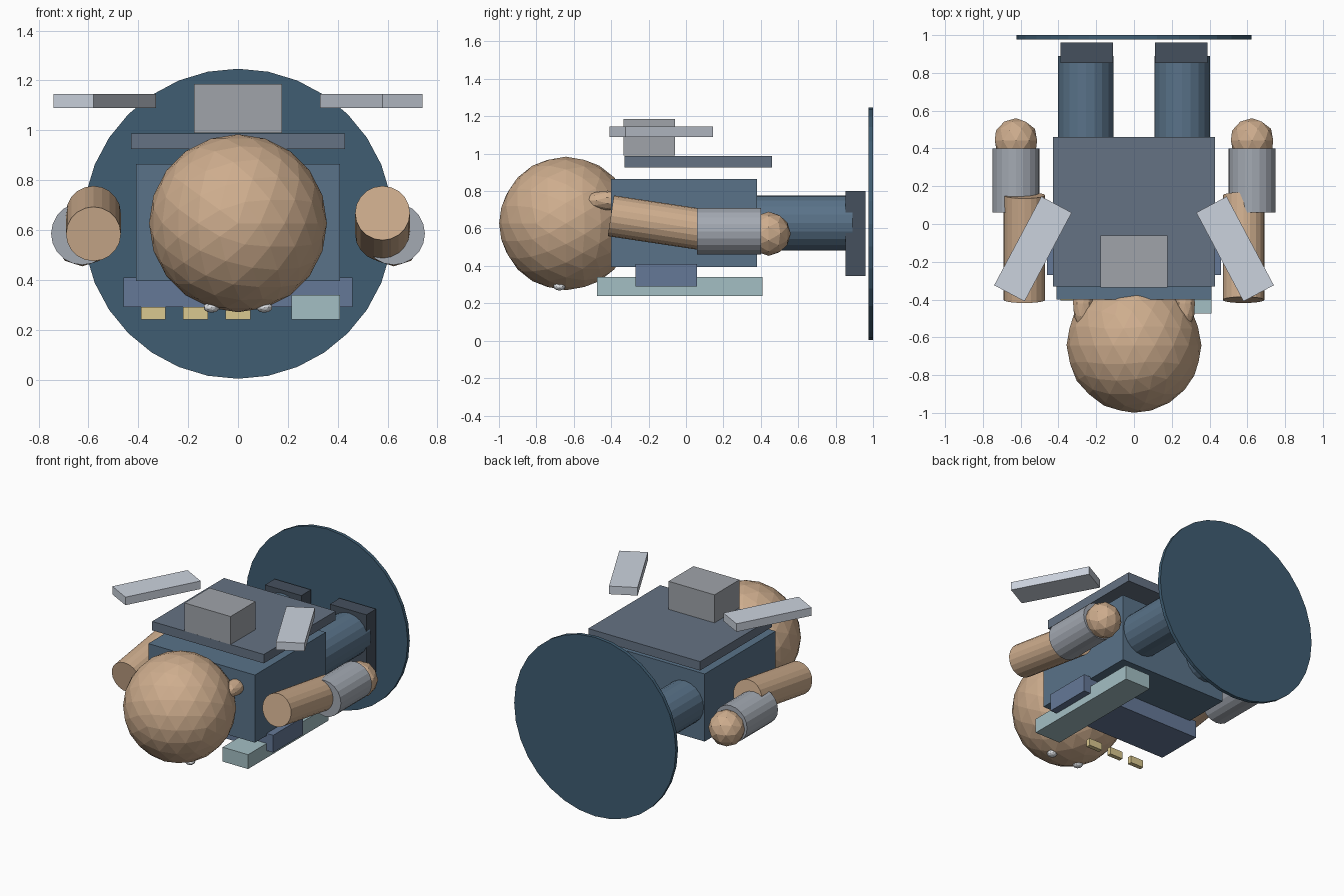
import bpy
import math

if "Cube" in bpy.data.objects:
    bpy.data.objects.remove(bpy.data.objects["Cube"])

HALF_PI = math.pi / 2


def material(name, rgb):
    m = bpy.data.materials.new(name)
    m.diffuse_color = (*rgb, 1.0)
    m.use_nodes = True
    m.node_tree.nodes["Principled BSDF"].inputs["Base Color"].default_value = m.diffuse_color
    return m


skin = material("skin", (0.62, 0.42, 0.27))
suit = material("suit_blue", (0.10, 0.17, 0.25))
pack_blue = material("plate_slate", (0.13, 0.17, 0.23))
belt_blue = material("belt_blue", (0.13, 0.19, 0.31))
boot_grey = material("boot_dark", (0.06, 0.08, 0.11))
base_blue = material("base_navy", (0.05, 0.11, 0.17))
metal = material("metal_grey", (0.37, 0.40, 0.45))
box_grey = material("box_grey", (0.35, 0.37, 0.40))
fin_grey = material("fin_pale", (0.60, 0.65, 0.73))
teal = material("teal", (0.37, 0.52, 0.55))
yellow = material("yellow", (0.70, 0.58, 0.28))
white = material("eye_white", (0.75, 0.77, 0.80))


def finish(name, mat):
    ob = bpy.context.object
    ob.name = name
    ob.data.materials.append(mat)
    return ob


def box(name, x, y, z, mat, turn=0.0):
    """Box from (min, max) ranges, optionally turned about z."""
    ranges = (x, y, z)
    bpy.ops.mesh.primitive_cube_add(
        size=1, location=[(a + b) / 2 for a, b in ranges], rotation=(0, 0, turn))
    ob = finish(name, mat)
    ob.scale = [b - a for a, b in ranges]
    return ob


def rod(name, centre, radius, length, mat, sides=20, tilt=0.0):
    """Cylinder along y; tilt raises its front end."""
    bpy.ops.mesh.primitive_cylinder_add(
        vertices=sides, radius=radius, depth=length, location=centre,
        rotation=(HALF_PI - tilt, 0, 0))
    return finish(name, mat)


def ball(name, centre, radii, mat, detail):
    bpy.ops.mesh.primitive_ico_sphere_add(
        subdivisions=detail, radius=1, location=centre, rotation=(HALF_PI, 0, 0))
    ob = finish(name, mat)
    # local y and z swap because the ball is turned on its side
    ob.scale = (radii[0], radii[2], radii[1])
    return ob


# Round base standing on edge
rod("base_disc", (0, 0.988, 0.625), 0.622, 0.024, base_blue, sides=32)

# Head and body
ball("head", (0, -0.642, 0.627), (0.357, 0.357, 0.357), skin, 3)
box("torso", (-0.41, 0.41), (-0.40, 0.38), (0.395, 0.865), suit)
box("back_plate", (-0.43, 0.43), (-0.33, 0.46), (0.925, 0.987), pack_blue)
box("back_box", (-0.177, 0.177), (-0.335, -0.06), (0.99, 1.185), box_grey)
box("chest_band", (-0.46, 0.46), (-0.27, 0.06), (0.29, 0.41), belt_blue)
box("chest_strap", (0.215, 0.41), (-0.475, 0.41), (0.24, 0.34), teal)

# Row of small chest tags
for i in range(3):
    cx = -0.34 + 0.17 * i
    box(f"chest_tag_{i + 1}", (cx - 0.05, cx + 0.05), (-0.405, -0.375),
        (0.24, 0.29), yellow)

# Paired parts
for side, s in (("left", -1), ("right", 1)):
    ball(f"{side}_ear", (0.27 * s, -0.42, 0.75), (0.055, 0.135, 0.052), skin, 2)
    ball(f"{side}_eye", (0.106 * s, -0.677, 0.29), (0.033, 0.033, 0.022), white, 2)
    rod(f"{side}_upper_arm", (0.58 * s, -0.125, 0.626), 0.11, 0.56, skin, tilt=0.15 * s)
    rod(f"{side}_forearm", (0.625 * s, 0.23, 0.585), 0.125, 0.34, metal)
    ball(f"{side}_hand", (0.625 * s, 0.442, 0.572), (0.118, 0.118, 0.118), skin, 2)
    rod(f"{side}_leg", (0.255 * s, 0.61, 0.63), 0.147, 0.56, suit)
    box(f"{side}_boot", (0.25 * s - 0.14, 0.25 * s + 0.14), (0.853, 0.96),
        (0.345, 0.80), boot_grey)
    box(f"{side}_fin", (0.535 * s - 0.091, 0.535 * s + 0.091), (-0.398, 0.134),
        (1.09, 1.146), fin_grey, turn=math.radians(28) * s)
